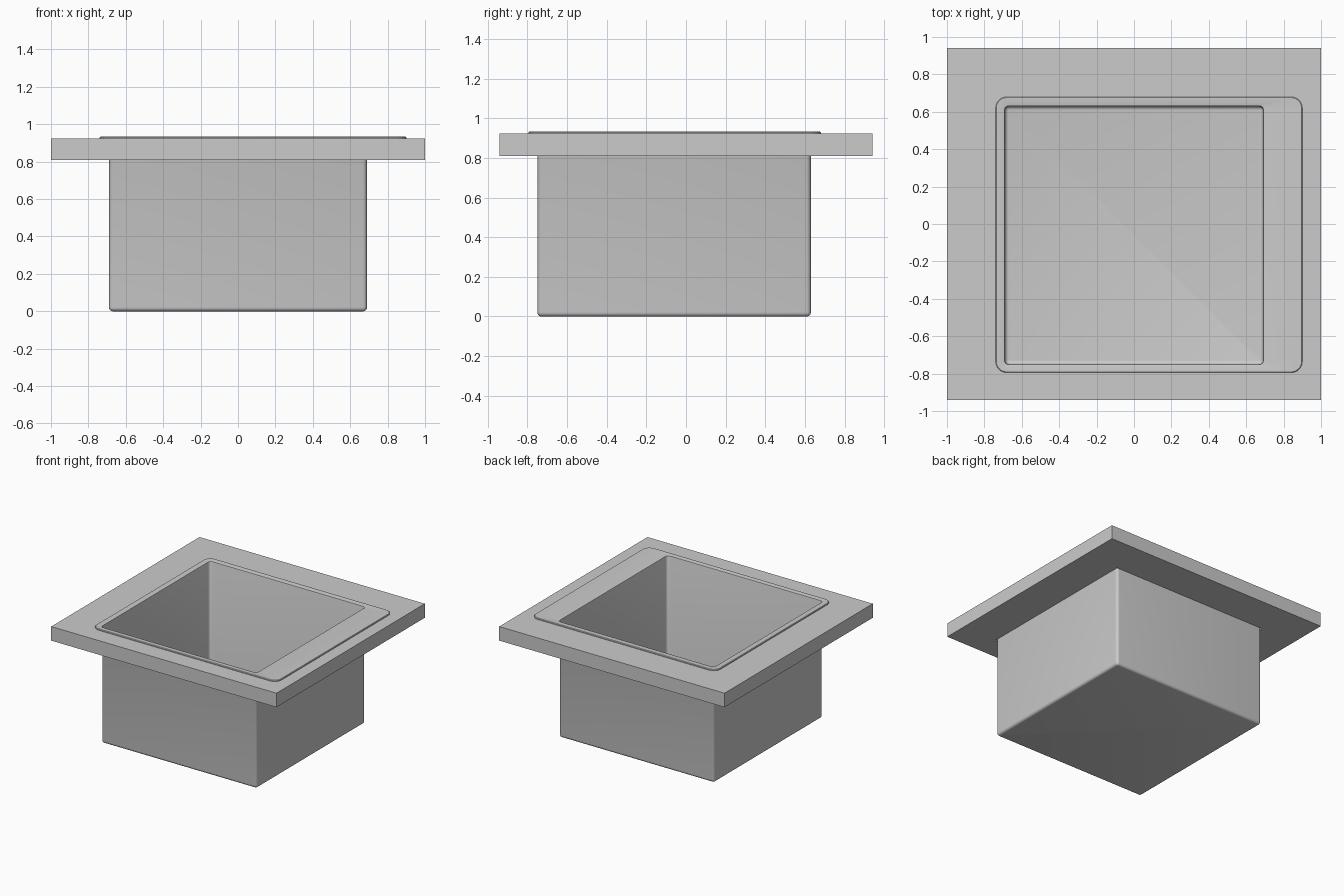
import bpy, bmesh
from math import sin, cos, pi

if "Cube" in bpy.data.objects:
    bpy.data.objects.remove(bpy.data.objects["Cube"])

SEG = 6  # segments per rounded corner


def rounded_loop(bm, x0, x1, y0, y1, r, z):
    """Ring of vertices around a rounded rectangle."""
    verts = []
    corners = [(x1 - r, y1 - r), (x0 + r, y1 - r), (x0 + r, y0 + r), (x1 - r, y0 + r)]
    for i, (cx, cy) in enumerate(corners):
        for k in range(SEG + 1):
            a = (i + k / SEG) * pi / 2
            verts.append(bm.verts.new((cx + r * cos(a), cy + r * sin(a), z)))
    return verts


def bridge(bm, a, b):
    n = len(a)
    for i in range(n):
        j = (i + 1) % n
        bm.faces.new((a[i], a[j], b[j], b[i]))


def make_object(name, bm):
    mesh = bpy.data.meshes.new(name)
    bm.to_mesh(mesh)
    bm.free()
    obj = bpy.data.objects.new(name, mesh)
    bpy.context.collection.objects.link(obj)
    return obj


def rect_loop(bm, x0, x1, y0, y1, z):
    return [bm.verts.new((x, y, z)) for x, y in ((x1, y1), (x0, y1), (x0, y0), (x1, y0))]


# Countertop slab with an opening for the basin
bm = bmesh.new()
outer = (-1, 1, -0.94, 0.94)
hole = (-0.695, 0.695, -0.755, 0.635)
loops = [rect_loop(bm, *outer, 0.81), rect_loop(bm, *outer, 0.923),
         rect_loop(bm, *hole, 0.923), rect_loop(bm, *hole, 0.81)]
for i in range(4):
    bridge(bm, loops[i], loops[(i + 1) % 4])
bmesh.ops.recalc_face_normals(bm, faces=bm.faces)
make_object("countertop", bm)

# Sink: raised rim with a wide right ledge, running down into a deep basin
bm = bmesh.new()
bx0, bx1, by0, by1 = -0.69, 0.69, -0.75, 0.63
rings = [rounded_loop(bm, -0.74, 0.90, -0.795, 0.68, 0.06, 0.923),
         rounded_loop(bm, -0.74, 0.90, -0.795, 0.68, 0.06, 0.929),
         rounded_loop(bm, -0.736, 0.896, -0.791, 0.676, 0.056, 0.933)]
F = 0.022  # basin edge radius
for d, z in ((-0.008, 0.933), (-0.002, 0.931), (0, 0.925), (0, F)):
    rings.append(rounded_loop(bm, bx0 + d, bx1 - d, by0 + d, by1 - d, F, z))
for k in range(1, 5):
    a = k / 4 * pi / 2
    d = F * (1 - cos(a)) * 0.9
    rings.append(rounded_loop(bm, bx0 + d, bx1 - d, by0 + d, by1 - d,
                              F - d, F * (1 - sin(a))))
for a, b in zip(rings, rings[1:]):
    bridge(bm, a, b)
bm.faces.new(rings[-1])
bm.normal_update()
sink = make_object("sink_basin", bm)

bpy.context.view_layer.objects.active = sink
sink.select_set(True)
bpy.ops.object.shade_smooth_by_angle(angle=0.7)
